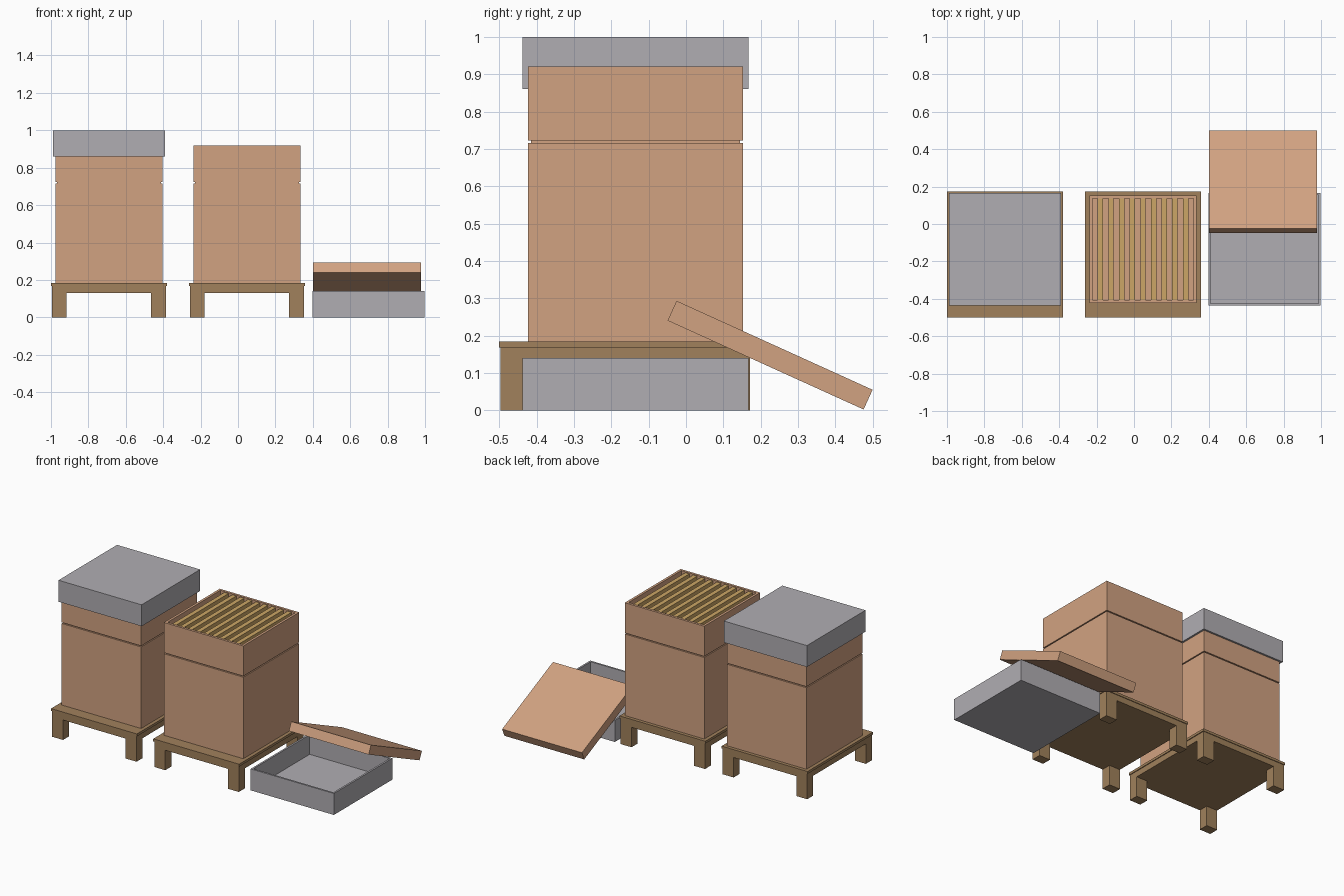
import bpy, math

if "Cube" in bpy.data.objects:
    bpy.data.objects.remove(bpy.data.objects["Cube"])


def material(name, rgb):
    m = bpy.data.materials.new(name)
    m.diffuse_color = tuple(((c + 0.055) / 1.055) ** 2.4 for c in rgb) + (1.0,)
    m.use_nodes = True
    m.node_tree.nodes["Principled BSDF"].inputs["Base Color"].default_value = m.diffuse_color
    return m


PINE = material("pine boards", (0.82, 0.635, 0.505))
METAL = material("grey metal", (0.69, 0.68, 0.70))
OAK = material("brown stand wood", (0.63, 0.505, 0.36))
GOLD = material("golden frame wood", (0.80, 0.65, 0.40))


def mesh_object(name, verts, faces, mat):
    me = bpy.data.meshes.new(name)
    me.from_pydata(verts, [], faces)
    me.materials.append(mat)
    ob = bpy.data.objects.new(name, me)
    bpy.context.collection.objects.link(ob)
    return ob


def box(name, x, y, z, mat):
    v = [(a, b, c) for c in z for b in y for a in x]
    f = [(0, 2, 3, 1), (4, 5, 7, 6), (0, 1, 5, 4),
         (2, 6, 7, 3), (0, 4, 6, 2), (1, 3, 7, 5)]
    return mesh_object(name, v, f, mat)


def tray(name, x, y, z, wall, floor, mat, flip=False):
    """Open box: nested rectangular rings; flip opens it downwards."""
    def ring(i, h):
        return [(x[0] + i, y[0] + i, h), (x[1] - i, y[0] + i, h),
                (x[1] - i, y[1] - i, h), (x[0] + i, y[1] - i, h)]
    lo, hi = (z[1], z[0]) if flip else z
    deep = lo - floor if flip else lo + floor
    v = ring(0, lo) + ring(0, hi) + ring(wall, hi) + ring(wall, deep)
    f = [(3, 2, 1, 0), (12, 13, 14, 15)]
    for r in range(0, 12, 4):
        for k in range(4):
            n = (k + 1) % 4
            f.append((r + k, r + n, r + 4 + n, r + 4 + k))
    if flip:
        f = [p[::-1] for p in f]
    return mesh_object(name, v, f, mat)


BODY_Y = (-0.423, 0.153)
LID_Y = (-0.437, 0.167)


def hive(label, cx):
    # stand: deck, apron and four legs
    box(label + "_stand_deck", (cx - 0.31, cx + 0.31), (-0.5, 0.175), (0.168, 0.184), OAK)
    box(label + "_stand_apron", (cx - 0.305, cx + 0.305), (-0.496, 0.171), (0.13, 0.168), OAK)
    for sx in (-1, 1):
        for y0, end in ((-0.496, "front"), (0.109, "back")):
            xs = sorted((cx + sx * 0.305, cx + sx * 0.226))
            side = "left" if sx < 0 else "right"
            box(f"{label}_{end}_{side}_leg", xs, (y0, y0 + 0.062), (0, 0.13), OAK)
    # brood box, recessed seam, open upper box
    bx = (cx - 0.287, cx + 0.287)
    box(label + "_brood_box", bx, BODY_Y, (0.184, 0.716), PINE)
    box(label + "_seam", (bx[0] + 0.008, bx[1] - 0.008),
        (BODY_Y[0] + 0.008, BODY_Y[1] - 0.008), (0.716, 0.723), PINE)
    tray(label + "_upper_box", bx, BODY_Y, (0.723, 0.92), 0.016, 0.01, PINE)
    # hanging frames
    for i in range(9):
        fx = cx + (i - 4) * 0.057
        box(f"{label}_frame_{i + 1}", (fx - 0.0145, fx + 0.0145),
            (BODY_Y[0] + 0.016, BODY_Y[1] - 0.016), (0.735, 0.914), GOLD)


hive("closed_hive", -0.69)
hive("open_hive", 0.048)

# lid on the closed hive, and its twin upside down on the ground
tray("closed_lid", (-0.99, -0.39), LID_Y, (0.86, 1.0), 0.012, 0.015, METAL, flip=True)
tray("upturned_lid", (0.397, 0.998), LID_Y, (0, 0.14), 0.012, 0.012, METAL)

# inner cover leaning on the upturned lid
cover = box("inner_cover", (-0.288, 0.288), (-0.288, 0.288), (-0.029, 0.029), PINE)
cover.location = (0.69, 0.225, 0.148)
cover.rotation_euler = (-math.radians(24.4), 0, 0)
